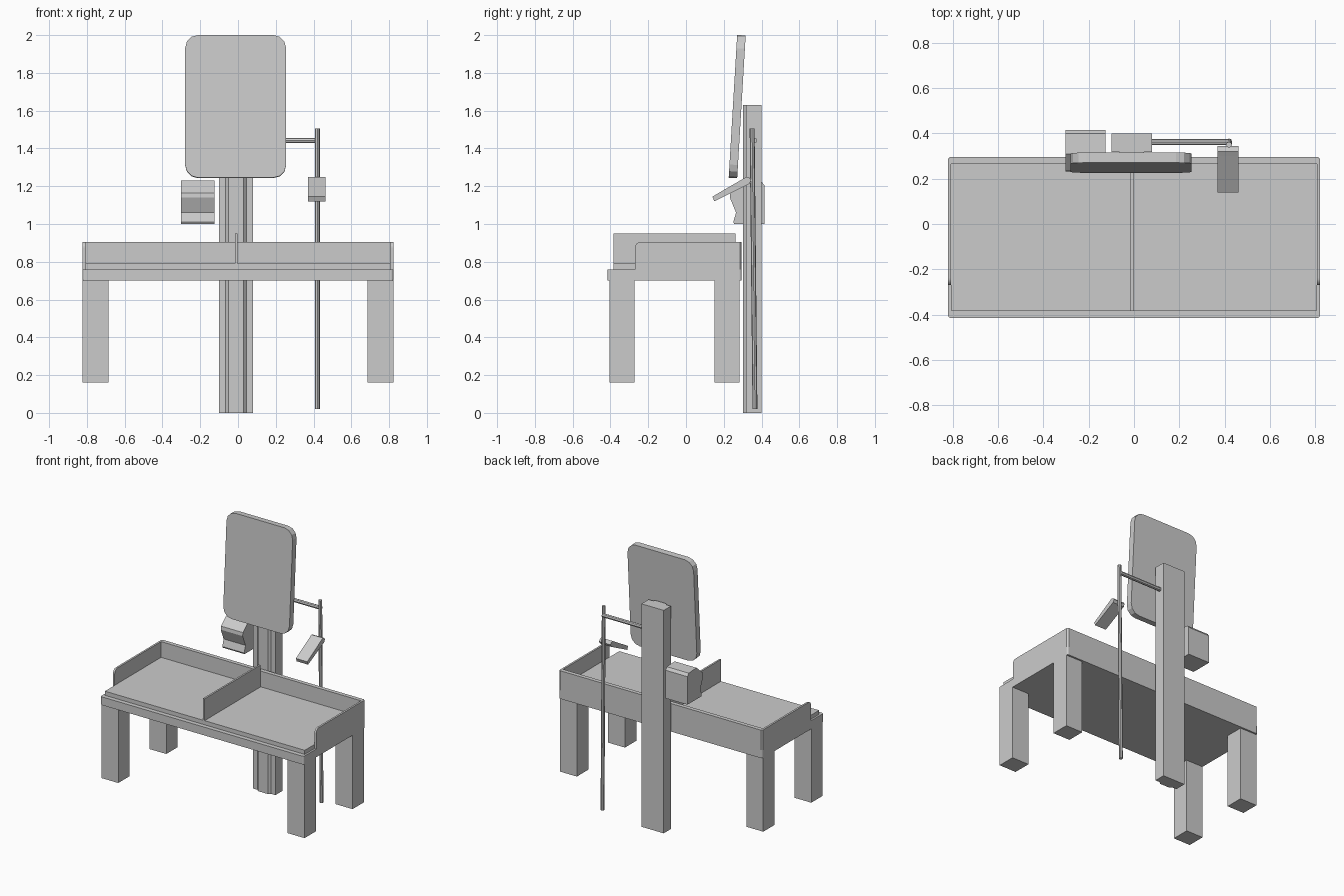
import bpy, bmesh, math
from mathutils import Vector

if "Cube" in bpy.data.objects:
    bpy.data.objects.remove(bpy.data.objects["Cube"])


def finish(name, bm):
    bmesh.ops.recalc_face_normals(bm, faces=bm.faces)
    mesh = bpy.data.meshes.new(name)
    bm.to_mesh(mesh)
    bm.free()
    ob = bpy.data.objects.new(name, mesh)
    bpy.context.collection.objects.link(ob)
    return ob


def prism(name, points, direction):
    """Extrude a closed 3D outline along a vector."""
    bm = bmesh.new()
    face = bm.faces.new([bm.verts.new(p) for p in points])
    out = bmesh.ops.extrude_face_region(bm, geom=[face])
    verts = [g for g in out["geom"] if isinstance(g, bmesh.types.BMVert)]
    bmesh.ops.translate(bm, verts=verts, vec=direction)
    return finish(name, bm)


def box(name, x0, x1, y0, y1, z0, z1):
    return prism(name, [(x0, y0, z0), (x1, y0, z0), (x1, y1, z0), (x0, y1, z0)],
                 (0, 0, z1 - z0))


def rounded(x0, x1, y0, y1, r, n):
    pts = []
    for i, (cx, cy) in enumerate([(x1 - r, y1 - r), (x0 + r, y1 - r),
                                  (x0 + r, y0 + r), (x1 - r, y0 + r)]):
        for k in range(n + 1):
            a = math.pi / 2 * (i + k / n)
            pts.append((cx + r * math.cos(a), cy + r * math.sin(a)))
    return pts


def side_profile(name, yz, x0, x1):
    return prism(name, [(x0, y, z) for y, z in yz], (x1 - x0, 0, 0))


def rod(name, a, b, r, sides=8):
    a, b = Vector(a), Vector(b)
    bm = bmesh.new()
    bmesh.ops.create_cone(bm, cap_ends=True, segments=sides, radius1=r,
                          radius2=r, depth=(b - a).length)
    ob = finish(name, bm)
    ob.location = (a + b) / 2
    ob.rotation_euler = (b - a).to_track_quat('Z', 'Y').to_euler()
    return ob


# Table base, padded top and divider
prism("table_slab", [(x, y, 0.70) for x, y in
                     rounded(-0.822, 0.822, -0.415, 0.295, 0.012, 3)], (0, 0, 0.06))
box("changing_mat", -0.808, 0.808, -0.383, 0.265, 0.76, 0.79)
box("divider", -0.015, -0.002, -0.385, 0.262, 0.79, 0.95)

# Back panel with softened outer corners
prism("back_panel", [(-0.822, 0.265, 0.76), (0.822, 0.265, 0.76), (0.822, 0.285, 0.76),
                     (0.812, 0.295, 0.76), (-0.812, 0.295, 0.76), (-0.822, 0.285, 0.76)],
      (0, 0, 0.145))

# Side panels with a rounded front corner, and the legs
r = 0.03
arc = [(-0.27 + r - r * math.cos(a), 0.905 - r + r * math.sin(a))
       for a in (math.pi / 2 * k / 5 for k in range(6))]
panel = [(-0.27, 0.755)] + arc + [(0.28, 0.905), (0.28, 0.755)]
for side, s in (("left", -1), ("right", 1)):
    side_profile(side + "_side_panel", panel, s * 0.808, s * 0.822)
    for place, y in (("front", -0.405), ("back", 0.15)):
        box(f"{side}_{place}_leg", s * 0.685, s * 0.822, y, y + 0.132, 0.16, 0.705)

# Supporting column with a raised, bevelled front rail
prism("column", [(-0.1, 0.318, 0), (-0.065, 0.318, 0), (-0.05, 0.303, 0),
                 (0.03, 0.303, 0), (0.045, 0.318, 0), (0.08, 0.318, 0),
                 (0.08, 0.40, 0), (-0.1, 0.40, 0)], (0, 0, 1.63))

# Tilted rounded mirror board
tilt = math.atan2(0.045, 0.757)
up = Vector((0, math.sin(tilt), math.cos(tilt)))
start = Vector((0, 0.226, 1.245))
prism("mirror_board", [start + Vector((x, 0, 0)) + up * h for x, h in
                       rounded(-0.28, 0.255, 0, 0.757, 0.07, 3)],
      (0, 0.045 * math.cos(tilt), -0.045 * math.sin(tilt)))

# Towel dispenser
side_profile("dispenser", [(0.415, 1.0), (0.415, 1.205), (0.40, 1.225), (0.31, 1.23),
                           (0.235, 1.165), (0.232, 1.14), (0.265, 1.06),
                           (0.25, 1.01), (0.255, 1.0)], -0.302, -0.125)

# Shower pole, its bracket and the tilted spray head
rod("shower_pole", (0.42, 0.35, 1.505), (0.42, 0.365, 0.02), 0.013)
rod("pole_bracket", (0.07, 0.362, 1.442), (0.42, 0.362, 1.442), 0.014)
side_profile("shower_head", [(0.14, 1.145), (0.30, 1.238), (0.32, 1.25), (0.335, 1.245),
                             (0.345, 1.232), (0.335, 1.213), (0.15, 1.12)], 0.37, 0.462)
